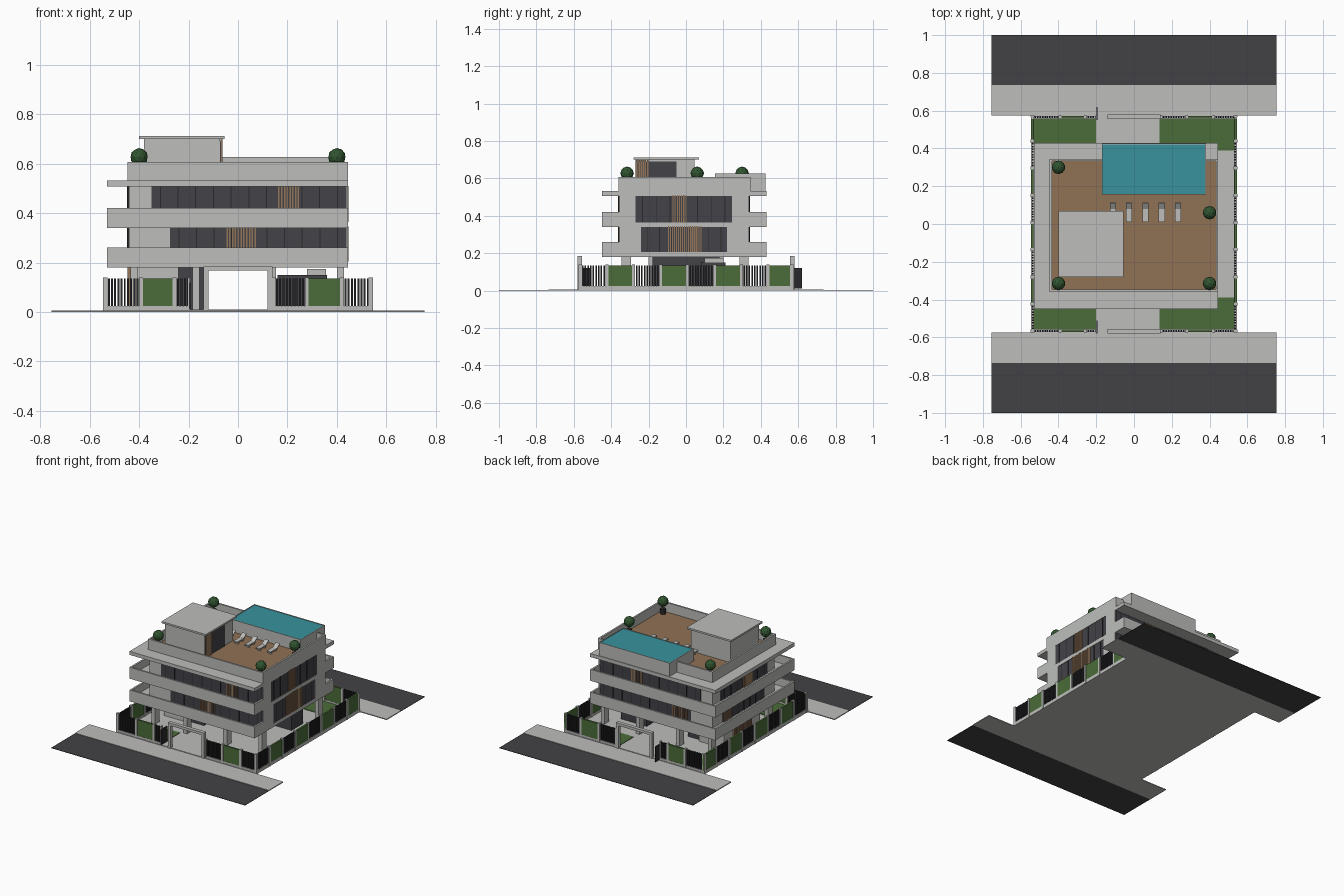
import bpy, bmesh
from mathutils import Matrix, Vector

cube = bpy.data.objects.get("Cube")
if cube:
    bpy.data.objects.remove(cube, do_unlink=True)


def material(name, *rgb):
    m = bpy.data.materials.new(name)
    m.use_nodes = True
    m.diffuse_color = (*rgb, 1)
    m.node_tree.nodes["Principled BSDF"].inputs["Base Color"].default_value = (*rgb, 1)
    return m


concrete = material("light concrete", .51, .52, .5)
asphalt = material("asphalt", .055, .055, .06)
glass = material("dark glass", .055, .055, .065)
frame = material("black frame", .022, .022, .025)
grass = material("grass green", .07, .15, .04)
leaf = material("tree green", .03, .09, .03)
deck = material("timber deck", .28, .165, .09)
slat = material("timber slat", .3, .18, .1)
water = material("pool water", .04, .29, .34)


def finish(bm, name, mat):
    mesh = bpy.data.meshes.new(name)
    bm.to_mesh(mesh)
    bm.free()
    mesh.materials.append(mat)
    ob = bpy.data.objects.new(name, mesh)
    bpy.context.collection.objects.link(ob)
    return ob


def boxes(name, mat, *items):
    """One object from boxes given as x0, x1, y0, y1, z0, z1."""
    bm = bmesh.new()
    for x0, x1, y0, y1, z0, z1 in items:
        mid = Vector((x0 + x1, y0 + y1, z0 + z1)) / 2
        size = (abs(x1 - x0), abs(y1 - y0), abs(z1 - z0), 1)
        bmesh.ops.create_cube(bm, size=1, matrix=Matrix.Translation(mid) @ Matrix.Diagonal(size))
    return finish(bm, name, mat)


def ring(x0, x1, y0, y1, z0, z1, t):
    """Four thin walls around a rectangle."""
    return [(x0, x1, y0, y0 + t, z0, z1), (x0, x1, y1 - t, y1, z0, z1),
            (x0, x0 + t, y0 + t, y1 - t, z0, z1), (x1 - t, x1, y0 + t, y1 - t, z0, z1)]


def steps(a, b, pitch):
    n = max(1, round((b - a) / pitch))
    return [a + (b - a) * (i + .5) / n for i in range(n)]


# Main volume limits: body, then balcony outline
BX0, BX1, BY0, BY1 = -.44, .438, -.355, .335
OX0, OX1, OY0, OY1 = -.53, .445, -.45, .43


def on_side(side, u0, u1, d0, d1, z0, z1):
    """Box on a facade: u runs along it, d is the distance outwards."""
    if side == "front":
        return (u0, u1, BY0 - d1, BY0 - d0, z0, z1)
    if side == "back":
        return (u0, u1, BY1 + d0, BY1 + d1, z0, z1)
    if side == "right":
        return (BX1 + d0, BX1 + d1, u0, u1, z0, z1)
    return (BX0 - d1, BX0 - d0, u0, u1, z0, z1)


def facade(label, side, u0, u1, s0, s1, z0, z1):
    """Glazing strip with mullions and a group of timber slats."""
    boxes(label + "_glass", glass, on_side(side, u0, u1, -.01, .004, z0, z1))
    boxes(label + "_mullions", frame,
          *[on_side(side, u - .002, u + .002, 0, .006, z0, z1) for u in steps(u0, u1, .07)])
    boxes(label + "_slats", slat,
          *[on_side(side, u - .003, u + .003, 0, .008, z0, z1) for u in steps(s0, s1, .011)])


# Ground, pavements and roads
boxes("plot", concrete, (-.545, .545, -.575, .575, 0, .01))
lawns = []
for s in (-1, 1):
    boxes("pavement", concrete, (-.755, .755, s * .575, s * .735, 0, .006))
    boxes("road", asphalt, (-.755, .755, s * .735, s, 0, .003))
    lawns += [(-.53, -.2, s * .36, s * .555, .008, .014), (.135, .53, s * .39, s * .555, .008, .014)]
boxes("lawns", grass, *lawns)

# Ground floor: lobby, columns and garage store
boxes("lobby", concrete, (-.435, -.24, -.2, .2, .01, .18))
boxes("lobby_glass", glass, (-.24, -.14, -.18, .18, .01, .18))
boxes("lobby_slats", slat, *[(-.447, -.435, y - .004, y + .004, .01, .18) for y in steps(-.1, .1, .015)])
boxes("columns", concrete,
      *[(x - .014, x + .014, y - .025, y + .025, .01, .18)
        for x in (-.42, -.17, .14, .415) for y in (-.32, .31)])
boxes("store", glass, (.16, .36, .08, .21, .01, .15))
boxes("store_roof", concrete, (.28, .355, .1, .2, .15, .175))

# Two storeys with balconies on three sides
for i, (z, top, ends) in enumerate(((.18, .345, (-.24, .22)), (.34, .51, (-.27, .245)))):
    floor = z + .025
    tag = "level_%d_" % (i + 1)
    boxes(tag + "slab", concrete, (OX0, OX1, OY0, OY1, z, floor))
    boxes(tag + "walls", concrete, (BX0, BX1, BY0, BY1, floor, top))
    boxes(tag + "end_walls", concrete,
          *[on_side("right", a, b, 0, .007, floor, top) for a, b in ((BY0, ends[0]), (ends[1], BY1))])
    t, h = .012, z + .08
    boxes(tag + "parapet", concrete,
          (OX0, OX1, OY0, OY0 + t, z, h), (OX0, OX1, OY1 - t, OY1, z, h),
          (OX0, OX0 + t, OY0, OY1, z, h),
          (OX1 - t, OX1, OY0, BY0, z, h), (OX1 - t, OX1, BY1, OY1, z, h))
    start = (-.275, -.35)[i]
    facade(tag + "front", "front", start, BX1, *((-.05, .075), (.16, .25))[i], floor, top)
    facade(tag + "back", "back", start, BX1, *((-.25, -.13), (.1, .19))[i], floor, top)
    facade(tag + "right", "right", *ends, *((-.1, .085), (-.075, .005))[i], floor, top)
    facade(tag + "left", "left", *ends, *((.13, .22), (-.1, .0))[i], floor, top)

# Roof terrace
boxes("roof_slab", concrete, (OX0, OX1, OY0, OY1, .507, .532))
boxes("roof_parapet", concrete, *ring(-.447, OX1, -.36, .345, .53, .607, .012))
boxes("roof_deck", deck, (-.436, .434, -.35, .335, .53, .54))

# Pool
boxes("pool_basin", concrete, (-.17, .38, .155, .425, .53, .618),
      *ring(-.17, .38, .155, .425, .618, .626, .004))
boxes("pool_surface", water, (-.166, .376, .159, .421, .617, .622))

# Penthouse
boxes("penthouse", concrete, (-.38, -.072, -.27, .045, .53, .7))
boxes("penthouse_roof", concrete, (-.4, -.055, -.28, .07, .7, .712))
boxes("penthouse_window", glass, (-.075, -.068, -.27, -.05, .54, .69))
boxes("penthouse_slats", slat, *[(-.07, -.062, y - .004, y + .004, .54, .7) for y in steps(-.268, -.2, .012)])

# Loungers with raised backs
for x in (-.11, -.027, .06, .147, .233):
    boxes("lounger", concrete, (x - .016, x + .016, .01, .085, .552, .56),
          (x - .012, x + .012, .02, .03, .54, .552), (x - .012, x + .012, .07, .08, .54, .552))
    back = boxes("lounger_back", concrete, (-.016, .016, 0, .038, -.003, .003))
    back.location = (x, .08, .558)
    back.rotation_euler.x = .6

# Potted trees
for x, y in ((-.4, .3), (-.4, -.315), (.4, .06), (.4, -.315)):
    for name, mat, r, z0, z1 in (("tree_pot", frame, .018, .54, .575), ("tree_trunk", deck, .005, .575, .61)):
        bm = bmesh.new()
        bmesh.ops.create_cone(bm, cap_ends=True, segments=12, radius1=r, radius2=r, depth=z1 - z0,
                              matrix=Matrix.Translation((x, y, (z0 + z1) / 2)))
        finish(bm, name, mat)
    bm = bmesh.new()
    bmesh.ops.create_icosphere(bm, subdivisions=2, radius=.036, matrix=Matrix.Translation((x, y, .627)))
    finish(bm, "tree_crown", leaf)


# Boundary fence: alternating railing and hedge panels between posts
def fence(label, edges, place):
    posts, bars, hedges = [place(edges[0], edges[-1], 0, .015, 0, .024)], [], []
    for i, (a, b) in enumerate(zip(edges, edges[1:])):
        posts.append(place(a, a + .016, -.002, .017, 0, .14))
        if i % 2:
            hedges.append(place(a + .016, b, .001, .014, .024, .135))
        else:
            bars += [place(u - .004, u + .004, .003, .011, .024, .135) for u in steps(a + .016, b, .0135)]
    posts.append(place(edges[-1] - .008, edges[-1], -.002, .017, 0, .14))
    boxes(label + "_posts", concrete, *posts)
    boxes(label + "_railing", frame, *bars)
    boxes(label + "_hedge", grass, *hedges)


for s in (-1, 1):
    fence("side_fence", [-.575 + 1.15 * i / 8 for i in range(9)],
          lambda a, b, d0, d1, z0, z1: (s * (.53 + d0), s * (.53 + d1), a, b, z0, z1))
    for run in ((-.545, -.4, -.265, -.195), (.135, .27, .412, .545)):
        fence("street_fence", run,
              lambda a, b, d0, d1, z0, z1: (a, b, s * (.558 + d0), s * (.558 + d1), z0, z1))
    # Entrance portal and open gate
    boxes("portal", concrete, (-.14, -.12, s * .555, s * .58, 0, .185),
          (.12, .14, s * .555, s * .58, 0, .185), (-.14, .14, s * .555, s * .58, .167, .185))
    boxes("gate_leaf", frame, (-.198, -.192, *((.55, .62) if s > 0 else (-.58, -.51)), .012, .12))
